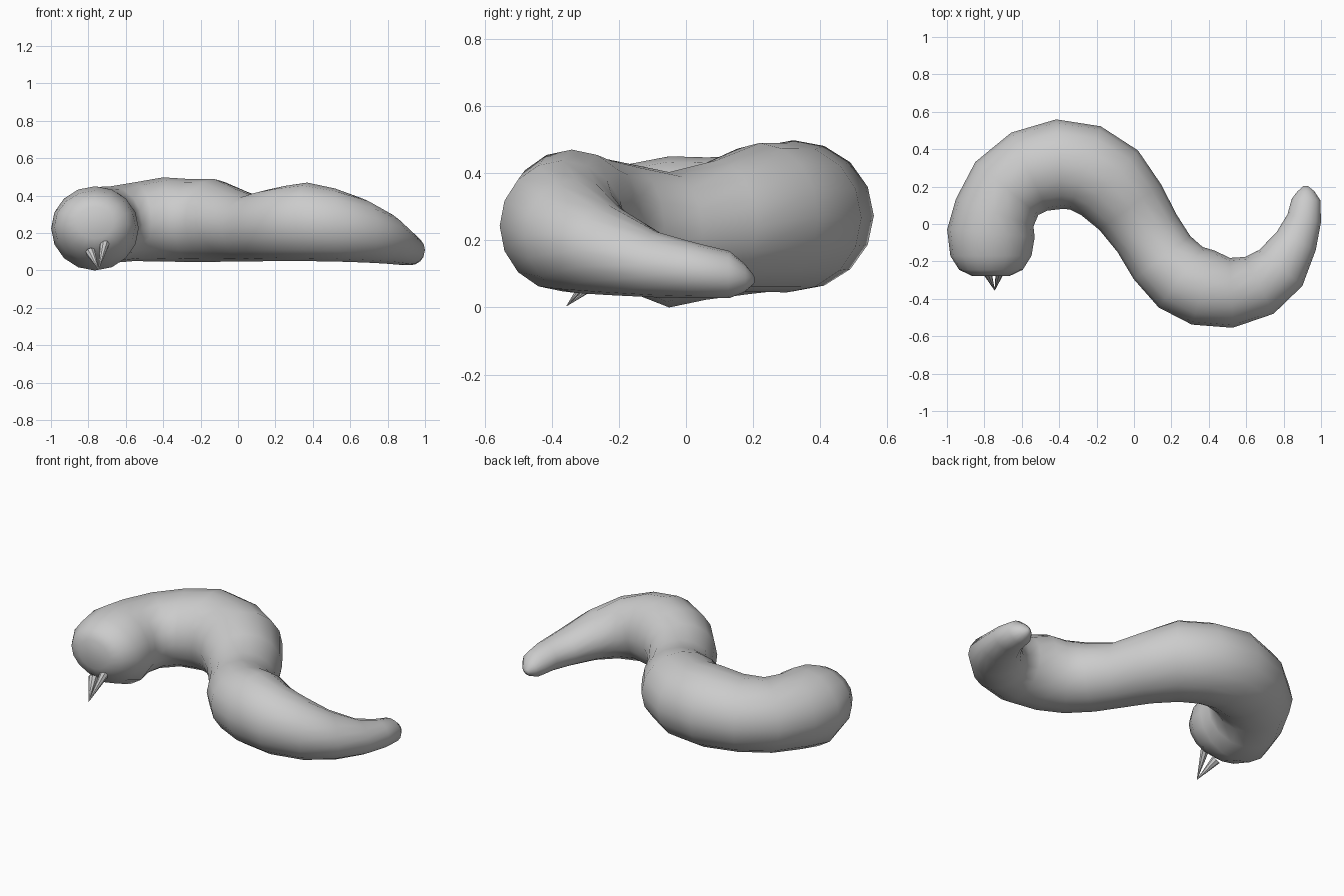
import bpy, bmesh, math
from mathutils import Vector

if "Cube" in bpy.data.objects:
    bpy.data.objects.remove(bpy.data.objects["Cube"])

SIDES = 16

def finish(bm, name, angle):
    bmesh.ops.recalc_face_normals(bm, faces=bm.faces)
    me = bpy.data.meshes.new(name)
    bm.to_mesh(me)
    bm.free()
    ob = bpy.data.objects.new(name, me)
    bpy.context.collection.objects.link(ob)
    bpy.ops.object.select_all(action='DESELECT')
    ob.select_set(True)
    bpy.context.view_layer.objects.active = ob
    bpy.ops.object.shade_smooth_by_angle(angle=math.radians(angle))
    return ob

def tube(name, rings, angle):
    """Loft upright elliptical rings (x, y, z, half width, half height)."""
    bm = bmesh.new()
    pts = [Vector(r[:3]) for r in rings]
    loops = []
    for i, (x, y, z, w, h) in enumerate(rings):
        t = pts[min(i + 1, len(pts) - 1)] - pts[max(i - 1, 0)]
        side = Vector((t.y, -t.x, 0)).normalized()
        loops.append([bm.verts.new(pts[i] + side * w * math.cos(a) + Vector((0, 0, h * math.sin(a))))
                      for a in (2 * math.pi * k / SIDES for k in range(SIDES))])
    for a, b in zip(loops, loops[1:]):
        for k in range(SIDES):
            j = (k + 1) % SIDES
            bm.faces.new((a[k], a[j], b[j], b[k]))
    bm.faces.new(loops[0])
    bm.faces.new(loops[-1])
    return finish(bm, name, angle)

# Body: head dome with sloping underside, two opposite bends, tapering tail
tube("serpent_body", [
    (-0.765, -0.278, 0.255, 0.10, 0.085),
    (-0.765, -0.245, 0.25, 0.17, 0.14),
    (-0.765, -0.17, 0.237, 0.217, 0.19),
    (-0.765, -0.05, 0.225, 0.235, 0.225),
    (-0.745, 0.06, 0.235, 0.22, 0.212),
    (-0.68, 0.19, 0.245, 0.22, 0.205),
    (-0.56, 0.28, 0.26, 0.23, 0.21),
    (-0.40, 0.32, 0.273, 0.24, 0.225),
    (-0.26, 0.30, 0.267, 0.237, 0.222),
    (-0.13, 0.22, 0.268, 0.23, 0.222),
    (-0.02, 0.09, 0.243, 0.205, 0.195),
    (0.07, -0.05, 0.225, 0.187, 0.178),
    (0.15, -0.18, 0.24, 0.19, 0.19),
    (0.25, -0.285, 0.252, 0.20, 0.20),
    (0.37, -0.34, 0.26, 0.207, 0.21),
    (0.52, -0.368, 0.243, 0.187, 0.195),
    (0.67, -0.328, 0.213, 0.17, 0.17),
    (0.785, -0.235, 0.172, 0.15, 0.135),
    (0.868, -0.09, 0.128, 0.115, 0.098),
    (0.91, 0.03, 0.11, 0.092, 0.082),
    (0.92, 0.13, 0.098, 0.077, 0.07),
    (0.918, 0.175, 0.088, 0.045, 0.042),
    (0.917, 0.203, 0.083, 0.012, 0.012)], 60)

# Pair of fangs whose points meet below the mouth
tip = Vector((-0.745, -0.355, 0.005))
for name, base in (("left_fang", (-0.79, -0.245, 0.10)), ("right_fang", (-0.712, -0.24, 0.15))):
    d = tip - Vector(base)
    bm = bmesh.new()
    bmesh.ops.create_cone(bm, cap_ends=True, segments=8, radius1=0.027, radius2=0.001, depth=d.length)
    rot = d.to_track_quat('Z', 'Y').to_matrix()
    bmesh.ops.rotate(bm, verts=bm.verts, matrix=rot)
    bmesh.ops.translate(bm, verts=bm.verts, vec=Vector(base) + d / 2)
    finish(bm, name, 30)
